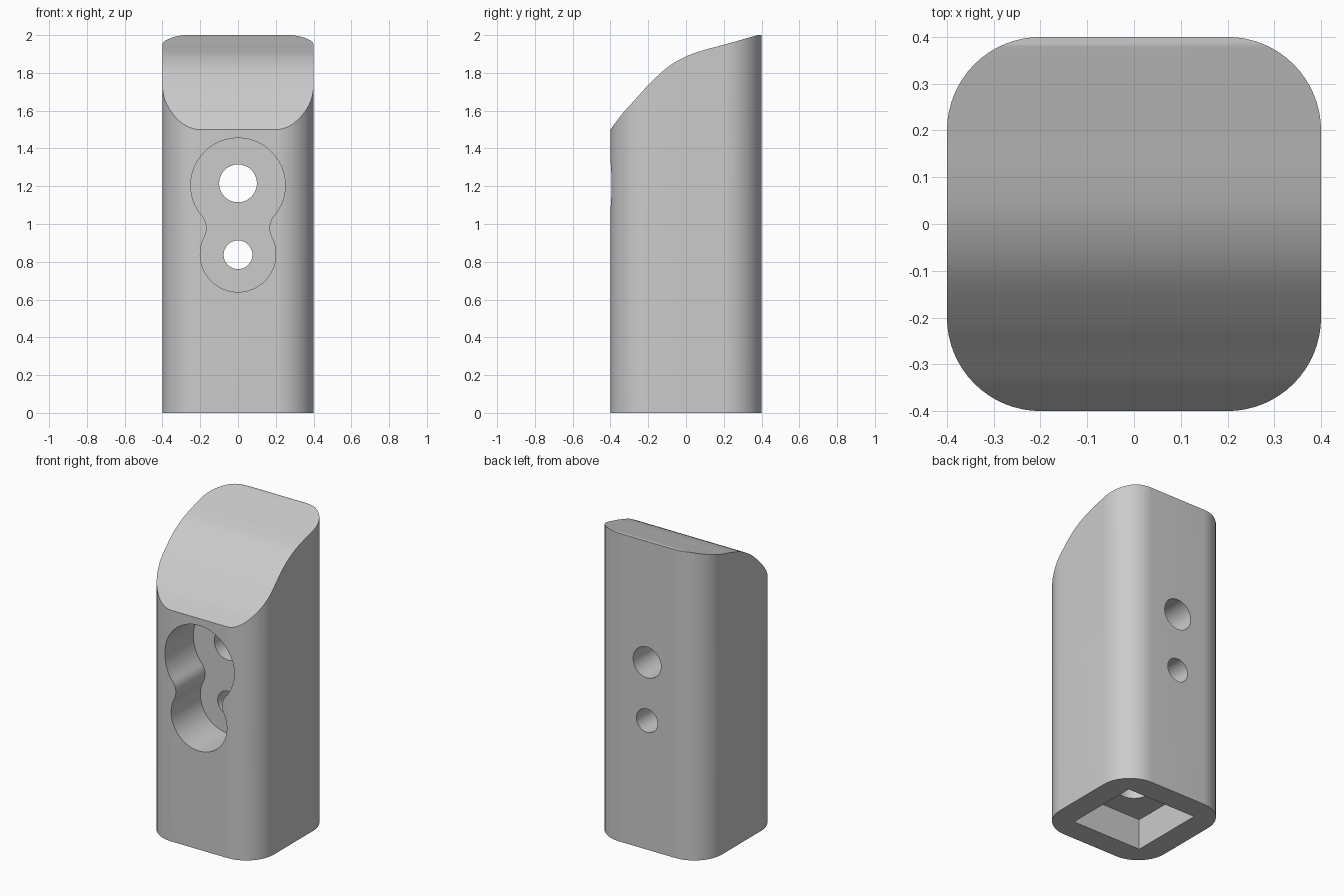
import bpy, bmesh, math
from mathutils import Vector

if "Cube" in bpy.data.objects:
    bpy.data.objects.remove(bpy.data.objects["Cube"])

grey = bpy.data.materials.new("plain grey")
grey.diffuse_color = (0.6, 0.6, 0.6, 1)
grey.use_nodes = True
grey.node_tree.nodes["Principled BSDF"].inputs["Base Color"].default_value = grey.diffuse_color


def arc(cx, cy, r, start, end, n):
    """Points on an arc, angles in degrees."""
    return [(cx + r * math.cos(math.radians(start + (end - start) * i / n)),
             cy + r * math.sin(math.radians(start + (end - start) * i / n)))
            for i in range(n + 1)]


def prism(name, outline, axis, low, high):
    """Extrude a closed 2D outline along x (yz outline), y (xz) or z (xy)."""
    place = {"x": lambda p, t: (t, p[0], p[1]),
             "y": lambda p, t: (p[0], t, p[1]),
             "z": lambda p, t: (p[0], p[1], t)}[axis]
    bm = bmesh.new()
    a = [bm.verts.new(place(p, low)) for p in outline]
    b = [bm.verts.new(place(p, high)) for p in outline]
    bm.faces.new(a)
    bm.faces.new(b)
    for i in range(len(a)):
        j = (i + 1) % len(a)
        bm.faces.new((a[i], a[j], b[j], b[i]))
    bmesh.ops.recalc_face_normals(bm, faces=bm.faces)
    mesh = bpy.data.meshes.new(name)
    bm.to_mesh(mesh)
    bm.free()
    mesh.materials.append(grey)
    obj = bpy.data.objects.new(name, mesh)
    bpy.context.collection.objects.link(obj)
    return obj


def circle(cx, cy, r, n=48):
    return arc(cx, cy, r, 0, 360, n)[:-1]


def smooth_path(pts, steps=6):
    """Catmull-Rom curve through the points."""
    v = [Vector(p) for p in pts]
    v = [2 * v[0] - v[1]] + v + [2 * v[-1] - v[-2]]
    out = []
    for p0, p1, p2, p3 in zip(v, v[1:], v[2:], v[3:]):
        for i in range(steps):
            t = i / steps
            out.append(tuple(0.5 * (2 * p1 + (p2 - p0) * t
                       + (2 * p0 - 5 * p1 + 4 * p2 - p3) * t ** 2
                       + (3 * p1 - p0 - 3 * p2 + p3) * t ** 3)))
    return out + [pts[-1]]


# Body: rounded square post
corners = []
for k, (sx, sy) in enumerate([(1, 1), (-1, 1), (-1, -1), (1, -1)]):
    corners += arc(0.2 * sx, 0.2 * sy, 0.2, 90 * k, 90 * k + 90, 16)
body = prism("post_body", corners, "z", 0, 2)

# Curved sloping top
slope = smooth_path([(-0.4, 1.5), (-0.34, 1.58), (-0.27, 1.658), (-0.2, 1.735),
                     (-0.1, 1.828), (0, 1.887), (0.1, 1.922), (0.2, 1.949),
                     (0.38, 2.0)])
top_cut = [(-0.5, 1.36)] + slope + [(0.4167, 2.0104), (0.4167, 2.3), (-0.5, 2.3)]

# Keyhole pocket: two lobes joined by concave fillets
big, small, fillet = (0, 1.205, 0.25), (0, 0.84, 0.2), 0.1
d = big[1] - small[1]
down = (d ** 2 + (big[2] + fillet) ** 2 - (small[2] + fillet) ** 2) / (2 * d)
fx = math.sqrt((big[2] + fillet) ** 2 - down ** 2)
fz = big[1] - down
up_angle = math.degrees(math.atan2(down, fx))
low_angle = math.degrees(math.atan2(fz - small[1], fx))
keyhole = arc(*big, -up_angle, 180 + up_angle, 48)
keyhole += arc(-fx, fz, fillet, up_angle, -low_angle, 12)[1:]
keyhole += arc(*small, 180 - low_angle, 360 + low_angle, 40)[1:]
keyhole += arc(fx, fz, fillet, 180 + low_angle, 180 - up_angle, 12)[1:-1]

# Cutters: top slope, front pocket, through holes, base socket and bore
square = [(-0.25, -0.25), (0.25, -0.25), (0.25, 0.25), (-0.25, 0.25)]
cutters = [
    prism("top_cutter", top_cut, "x", -0.6, 0.6),
    prism("keyhole_cutter", keyhole, "y", -0.6, -0.1),
    prism("upper_hole_cutter", circle(0, 1.215, 0.1), "y", -0.3, 0.6),
    prism("lower_hole_cutter", circle(0, 0.837, 0.076), "y", -0.3, 0.6),
    prism("socket_cutter", square, "z", -0.2, 0.2),
    prism("bore_cutter", circle(0, 0, 0.1), "z", 0.1, 0.6),
]
bpy.context.view_layer.objects.active = body
body.select_set(True)
for c in cutters:
    mod = body.modifiers.new(c.name, "BOOLEAN")
    mod.operation, mod.solver, mod.object = "DIFFERENCE", "EXACT", c
    bpy.ops.object.modifier_apply(modifier=mod.name)
    bpy.data.objects.remove(c)
bpy.ops.object.shade_smooth_by_angle(angle=math.radians(25))
